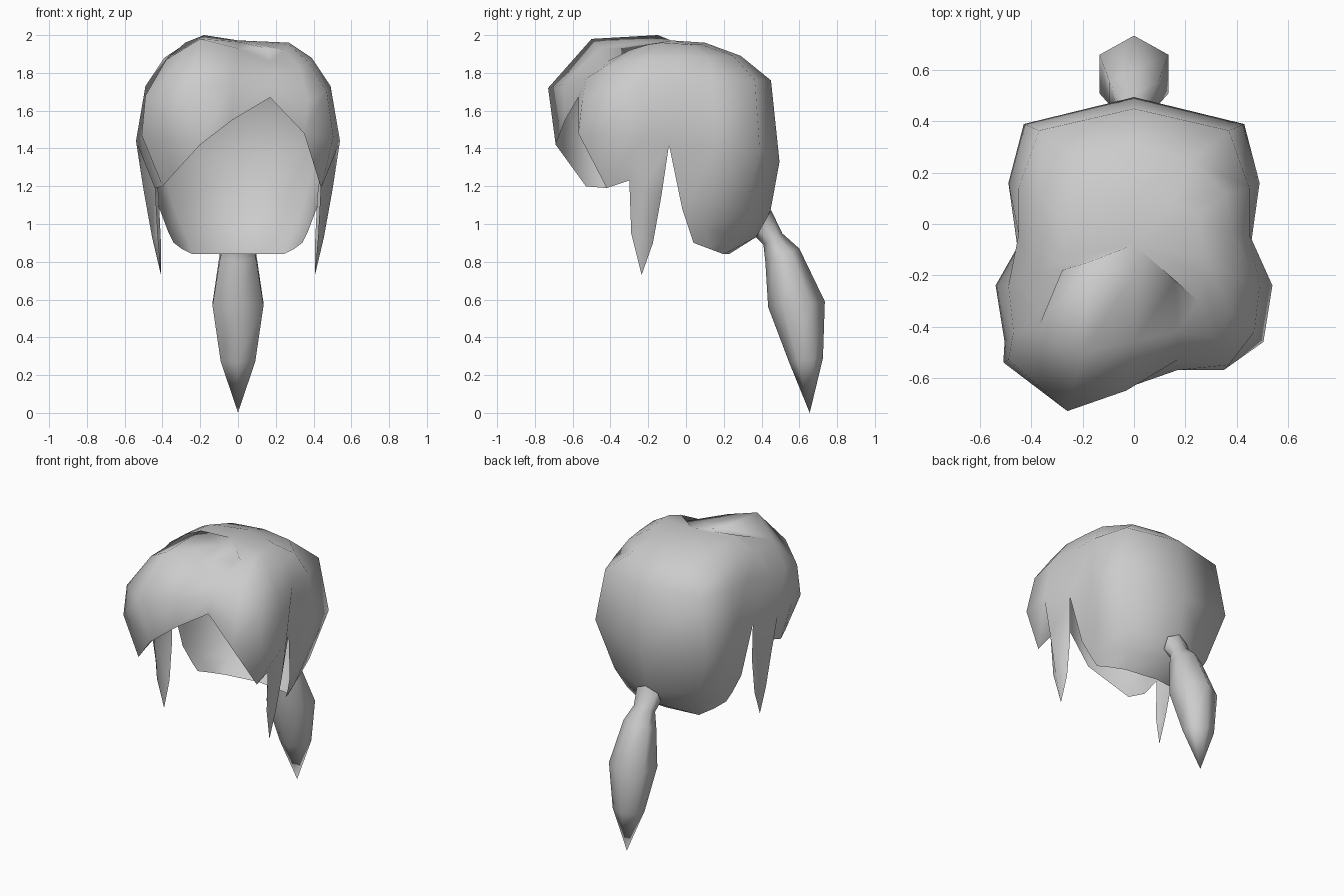
import bpy, bmesh, math
from mathutils import Vector

cube = bpy.data.objects.get("Cube")
if cube:
    bpy.data.objects.remove(cube)

mat = bpy.data.materials.new("light_grey")
mat.use_nodes = True
GREY = (0.6, 0.6, 0.6, 1)
mat.diffuse_color = GREY
mat.node_tree.nodes["Principled BSDF"].inputs["Base Color"].default_value = GREY


def finish(bm, name):
    bmesh.ops.recalc_face_normals(bm, faces=bm.faces)
    for f in bm.faces:
        f.smooth = True
    me = bpy.data.meshes.new(name)
    bm.to_mesh(me)
    bm.free()
    me.materials.append(mat)
    ob = bpy.data.objects.new(name, me)
    bpy.context.collection.objects.link(ob)
    return ob


# Strands run from crown to widest line, centre back first
back = [(0, .10, 1.96), (0, .29, 1.89), (0, .45, 1.76), (0, .495, 1.33)]
side = [
    [(.15, .08, 1.95), (.22, .25, 1.89), (.37, .365, 1.76), (.43, .39, 1.40)],
    [(.25, .04, 1.95), (.36, .12, 1.88), (.45, .14, 1.75), (.49, .16, 1.42)],
    [(.26, -.05, 1.955), (.38, -.03, 1.88), (.45, -.04, 1.75), (.455, -.09, 1.42)],
    [(.27, -.13, 1.96), (.39, -.20, 1.88), (.49, -.24, 1.73), (.54, -.24, 1.44)],
    [(.27, -.20, 1.95), (.38, -.35, 1.85), (.47, -.42, 1.70), (.505, -.46, 1.46)],
]
# Uneven fringe, from the model's left to its right, with a parting notch
fringe = [
    [(.25, -.30, 1.92), (.33, -.45, 1.82), (.37, -.55, 1.65), (.35, -.57, 1.48)],
    [(.16, -.22, 1.93), (.17, -.42, 1.86), (.17, -.53, 1.77), (.17, -.57, 1.67)],
    [(0, -.20, 1.965), (0, -.46, 1.93), (-.03, -.65, 1.74), (-.03, -.64, 1.55)],
    [(-.18, -.15, 2.0), (-.20, -.50, 1.98), (-.26, -.73, 1.72), (-.20, -.69, 1.42)],
    [(-.28, -.18, 1.96), (-.38, -.42, 1.87), (-.49, -.53, 1.68), (-.51, -.54, 1.47)],
]


def mirror(points):
    return [(-x, y, z) for x, y, z in points]


bm = bmesh.new()
cols = [back] + side + fringe + [mirror(c) for c in reversed(side)]
grid = [[bm.verts.new(p) for p in c] for c in cols]
n = len(grid)
crown = bm.verts.new((0, -.08, 1.972))
for i in range(n):
    a, b = grid[i], grid[(i + 1) % n]
    bm.faces.new((crown, a[0], b[0]))
    for r in range(3):
        bm.faces.new((a[r], a[r + 1], b[r + 1], b[r]))

# Nape: back panel that curls in at the bottom
nape_mid = [bm.verts.new(p) for p in ((0, .44, 1.03), (0, .37, .93), (0, .23, .842))]
nape = [
    [(.33, .32, 1.06), (.27, .27, .93), (.24, .20, .84)],
    [(.42, .13, 1.13), (.37, .10, .98), (.30, .12, .87)],
    [(.415, -.02, 1.08), (.37, .02, .96), (.34, .04, .90)],
]
# Side lock: front edge, outer ridge and back edge, ending in a point
lock = [
    [(.44, -.30, 1.23), (.425, -.29, .95)],
    [(.50, -.23, 1.18), (.455, -.235, .93)],
    [(.42, -.13, 1.15), (.408, -.175, .90)],
]
for s in (1, -1):
    def new(p):
        return bm.verts.new((s * p[0], p[1], p[2]))

    def g(i):
        return grid[i if s > 0 else (n - i) % n][3]

    prev = [g(0)] + nape_mid
    for i, c in enumerate(nape):
        cur = [g(i + 1)] + [new(p) for p in c]
        for r in range(3):
            bm.faces.new((prev[r], prev[r + 1], cur[r + 1], cur[r]))
        prev = cur

    front, ridge, rear = [[new(p) for p in c] for c in lock]
    tip = new((.408, -.235, .73))
    bm.faces.new((g(3), g(4), ridge[0], rear[0]))
    bm.faces.new((g(4), front[0], ridge[0]))
    for a, b in ((front, ridge), (ridge, rear)):
        bm.faces.new((a[0], a[1], b[1], b[0]))
        bm.faces.new((a[1], tip, b[1]))

    # Lower corner of the fringe in front of the lock
    corner = new((.44, -.42, 1.19))
    bm.faces.new((g(4), g(5), corner, front[0]))
    if s > 0:
        bm.faces.new((g(5), g(6), corner))
    else:
        low = new((.40, -.53, 1.20))
        bm.faces.new((g(5), grid[10][3], low, corner))
        bm.faces.new((grid[10][3], grid[9][3], low))
finish(bm, "hair_cap")

# Ponytail: six-sided rings as (back y, z), (front y, z), half width
rings = [
    ((.45, 1.075), (.37, .93), .08),
    ((.51, .95), (.41, .89), .065),
    ((.60, .87), (.42, .80), .095),
    ((.735, .59), (.435, .56), .135),
    ((.725, .29), (.545, .27), .092),
]
bm = bmesh.new()
loops = []
for b, f, w in rings:
    b, f = Vector((0, *b)), Vector((0, *f))
    mid, half = (b + f) / 2, (b - f) / 2
    loop = []
    for k in range(6):
        t = math.radians(60 * k)
        p = mid + half * math.cos(t)
        p.x = w * math.sin(t) / math.sin(math.radians(60))
        loop.append(bm.verts.new(p))
    loops.append(loop)
end = bm.verts.new((0, .655, 0))
for k in range(6):
    j = (k + 1) % 6
    for a, b in zip(loops, loops[1:]):
        bm.faces.new((a[k], a[j], b[j], b[k]))
    bm.faces.new((loops[-1][k], loops[-1][j], end))
finish(bm, "ponytail")
